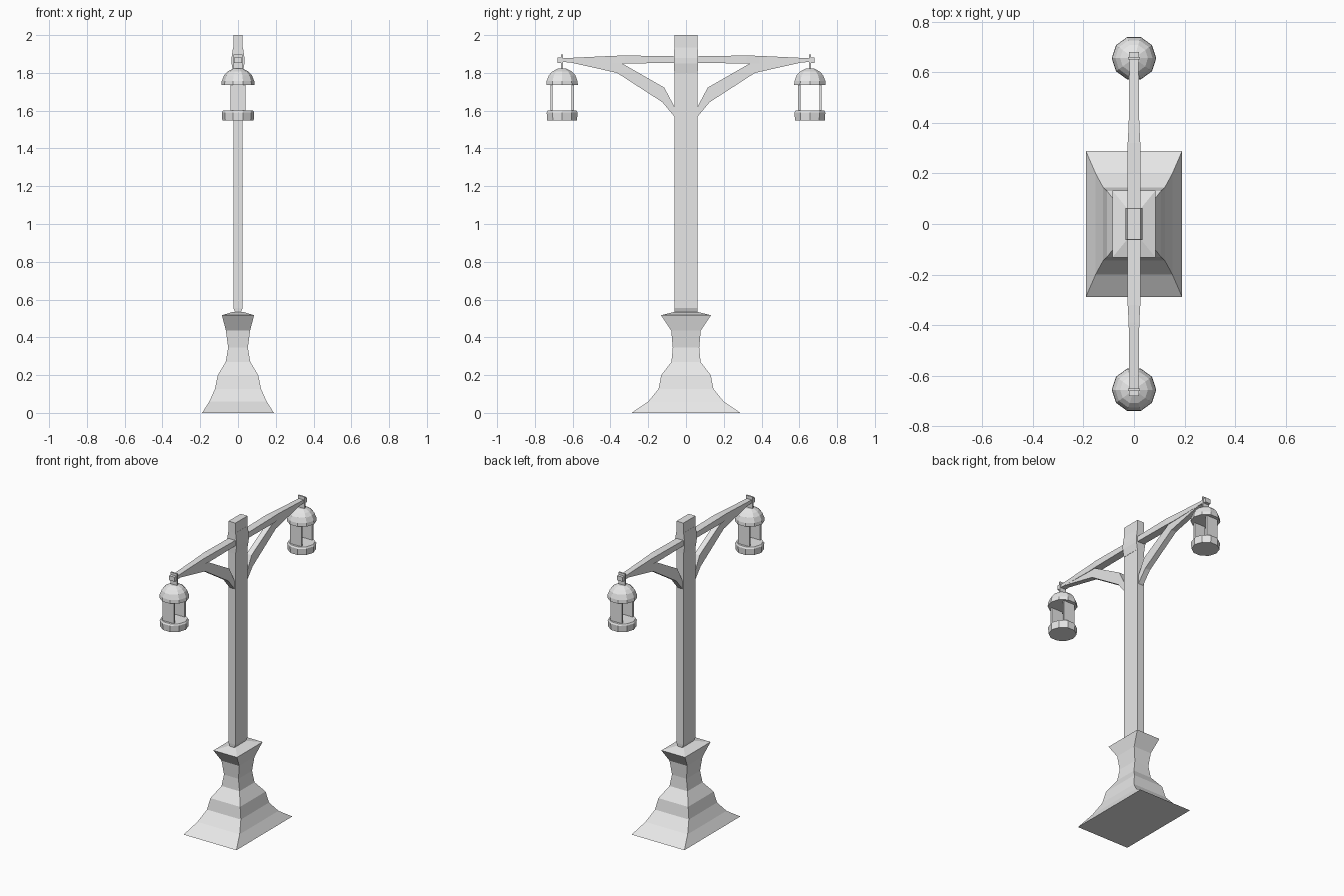
import bpy
from math import cos, sin, pi

cube = bpy.data.objects.get("Cube")
if cube:
    bpy.data.objects.remove(cube, do_unlink=True)

grey = bpy.data.materials.new("plain_grey")
grey.use_nodes = True
grey.diffuse_color = (0.8, 0.8, 0.8, 1)
grey.node_tree.nodes["Principled BSDF"].inputs["Base Color"].default_value = (0.8, 0.8, 0.8, 1)


def loft(name, rings):
    """Skin a stack of equal-sized point rings and cap both ends."""
    n = len(rings[0])
    verts = [p for ring in rings for p in ring]
    faces = [list(range(n))[::-1], list(range(len(verts) - n, len(verts)))]
    for r in range(len(rings) - 1):
        for i in range(n):
            a, b = r * n + i, r * n + (i + 1) % n
            faces.append([a, b, b + n, a + n])
    mesh = bpy.data.meshes.new(name)
    mesh.from_pydata(verts, [], faces)
    mesh.materials.append(grey)
    obj = bpy.data.objects.new(name, mesh)
    bpy.context.collection.objects.link(obj)
    # Make every face point outwards
    import bmesh
    bm = bmesh.new()
    bm.from_mesh(mesh)
    bmesh.ops.recalc_face_normals(bm, faces=bm.faces)
    bm.to_mesh(mesh)
    bm.free()
    return obj


def rect(hx, hy, z, cy=0):
    return [(-hx, cy - hy, z), (hx, cy - hy, z), (hx, cy + hy, z), (-hx, cy + hy, z)]


def upright(y, hx, low, high):
    return [(-hx, y, low), (hx, y, low), (hx, y, high), (-hx, y, high)]


def circle(r, z, cy, sides=10):
    return [(r * cos(2 * pi * i / sides), cy + r * sin(2 * pi * i / sides), z)
            for i in range(sides)]


# Flared rectangular pedestal: half width, half depth, height
pedestal = [(.19, .288, 0), (.152, .2, .06), (.122, .145, .127), (.107, .131, .2),
            (.065, .077, .27), (.052, .07, .345), (.064, .078, .435),
            (.085, .132, .517), (.026, .06, .535)]
loft("pedestal", [rect(*p) for p in pedestal])

# Post with a narrowed foot, and the collar where the arms cross it
loft("post", [rect(.014, .06, .53), rect(.025, .062, .556), rect(.025, .062, 2)])
loft("post_collar", [rect(.026, .062, 1.80), rect(.034, .063, 1.85),
                     rect(.034, .063, 1.88), rect(.026, .062, 1.935)])

for side, s in (("front", -1), ("back", 1)):
    # Tapering arm with a small end block
    loft(side + "_arm", [upright(s * y, hx, lo, hi) for y, hx, lo, hi in
                         [(0, .025, 1.853, 1.887), (.32, .025, 1.85, 1.892),
                          (.39, .021, 1.85, 1.89), (.66, .018, 1.857, 1.877)]])
    loft(side + "_arm_end", [upright(s * y, .02, 1.853, 1.882) for y in (.652, .68)])

    # Bent brace under the arm
    brace = [(.05, 1.555), (.125, 1.645), (.365, 1.80), (.62, 1.857),
             (.35, 1.857), (.115, 1.722), (.05, 1.60)]
    loft(side + "_brace", [[(x, s * y, z) for y, z in brace] for x in (-.018, .018)])

    # Hanging lantern
    cy = s * .656
    loft(side + "_hook", [rect(.023, .005, z, cy) for z in (1.815, 1.897)])
    loft(side + "_lantern_dome", [circle(r, z, cy) for r, z in
                                  [(.088, 1.735), (.086, 1.757), (.074, 1.787),
                                   (.055, 1.807), (.025, 1.822)]])
    for end, t in (("inner", -1), ("outer", 1)):
        loft(side + "_lantern_" + end + "_panel",
             [rect(.04, .006, z, cy + s * t * .056) for z in (1.59, 1.74)])
    loft(side + "_lantern_base", [circle(r, z, cy) for r, z in
                                  [(.083, 1.548), (.086, 1.59), (.08, 1.6)]])
